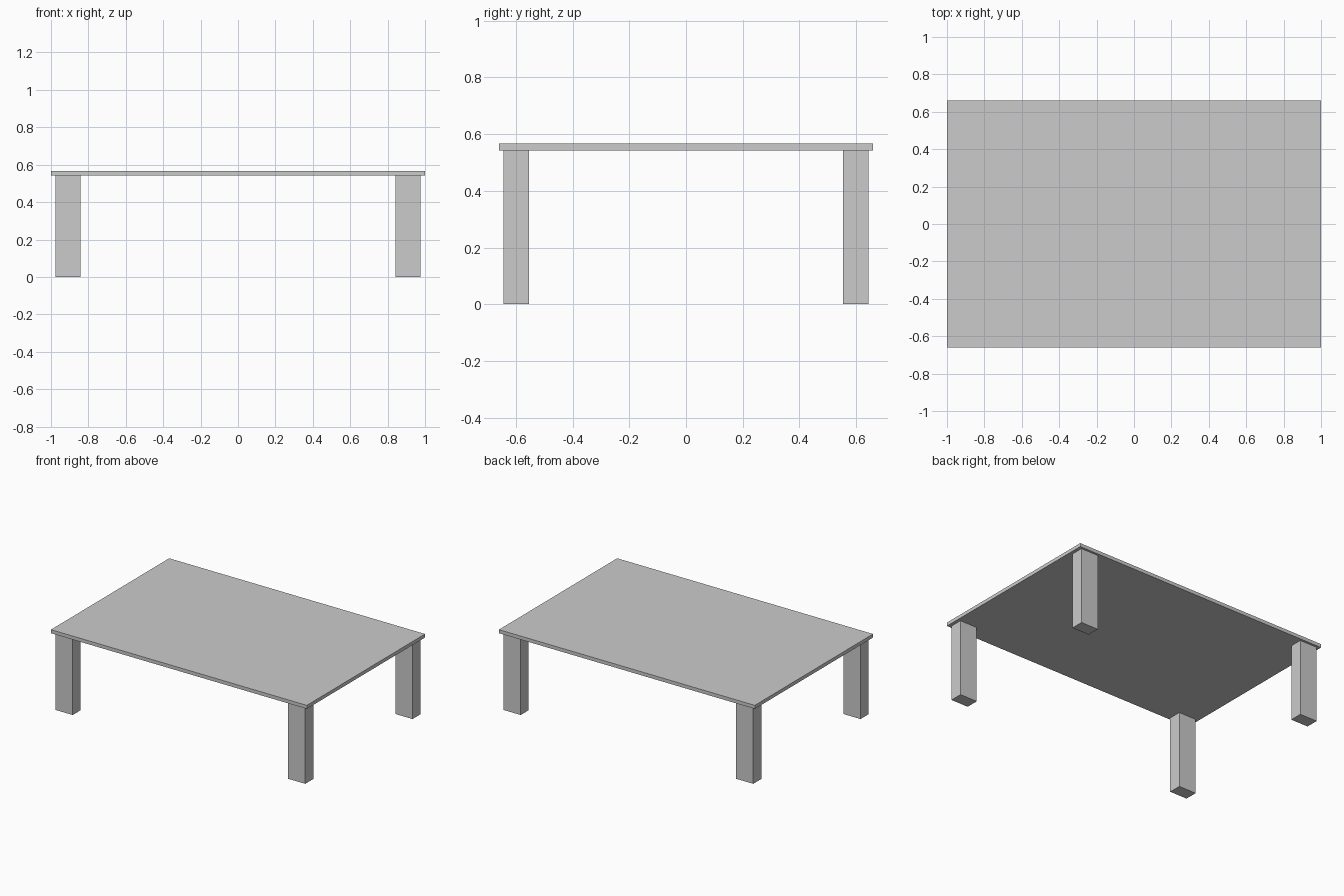
import bpy

if "Cube" in bpy.data.objects:
    bpy.data.objects.remove(bpy.data.objects["Cube"])


def box(name, size, center):
    bpy.ops.mesh.primitive_cube_add(size=1, location=center)
    obj = bpy.context.object
    obj.name = name
    obj.scale = size
    bpy.ops.object.transform_apply(location=False, rotation=False, scale=True)
    return obj


TOP_Z = 0.567      # upper face of the table
UNDER_Z = 0.542    # underside of the slab, where the legs end

# Thin table top
box("table_top", (2.0, 1.32, TOP_Z - UNDER_Z), (0, 0, (TOP_Z + UNDER_Z) / 2))

# Four rectangular legs, slightly inset from the corners
for y_side, depth_name in ((-1, "front"), (1, "back")):
    for x_side, side_name in ((-1, "left"), (1, "right")):
        box(f"{depth_name}_{side_name}_leg", (0.135, 0.09, UNDER_Z),
            (x_side * 0.909, y_side * 0.599, UNDER_Z / 2))
